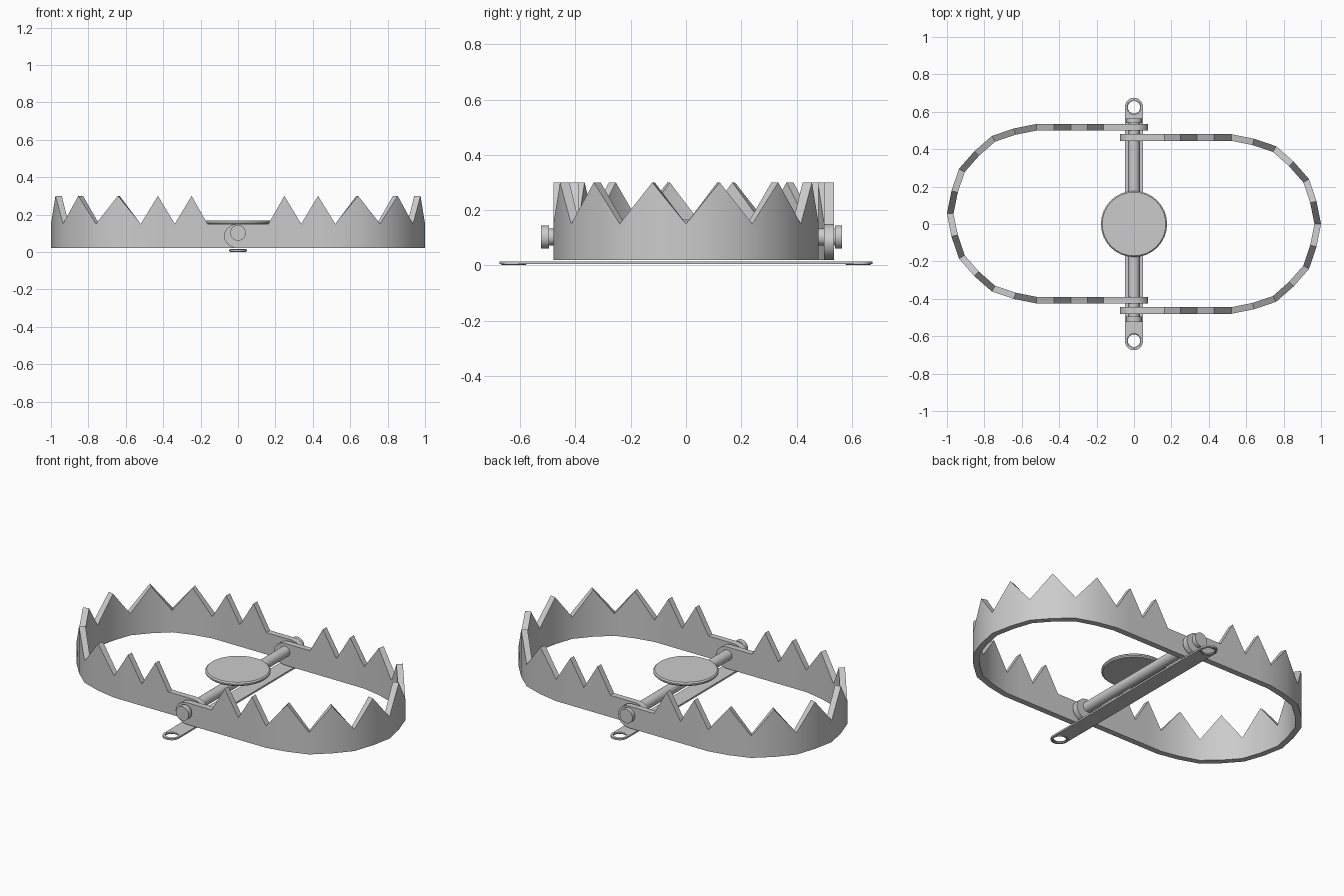
import bpy, bmesh, math

if "Cube" in bpy.data.objects:
    bpy.data.objects.remove(bpy.data.objects["Cube"])

SHIFT = 0.055          # the left jaw sits slightly further back
R, THICK = 0.48, 0.035
BASE, VALLEY, TIP = 0.02, 0.15, 0.30


def finish(obj, name):
    obj.name = name
    bpy.ops.object.select_all(action='DESELECT')
    obj.select_set(True)
    bpy.context.view_layer.objects.active = obj
    bpy.ops.object.shade_smooth_by_angle(angle=math.radians(30))
    return obj


def cylinder_y(name, r, y0, y1, z):
    bpy.ops.mesh.primitive_cylinder_add(vertices=24, radius=r, depth=y1 - y0,
                                        location=(0, (y0 + y1) / 2, z),
                                        rotation=(math.pi / 2, 0, 0))
    return finish(bpy.context.object, name)


def jaw(name, side, y_shift):
    # columns: outer point, inner point, bottom z, top z
    half = []
    for a in (3, 20, 40, 60, 75, 90):             # rounded hinge end
        t = math.radians(a)
        x, h = -0.075 * math.cos(t), 0.065 * math.sin(t)
        half.append(((x, -R), (x, -R + THICK), 0.085 - h, 0.085 + h))
    for x, top in ((0.163, VALLEY), (0.248, TIP), (0.338, VALLEY), (0.428, TIP)):
        half.append(((x, -R), (x, -R + THICK), BASE, top))
    for i in range(7):                            # curved part up to the middle
        t = math.radians(-90 + 15 * i)
        r = R - 0.008 * (i % 2)
        o, n = [(0.52 + q * math.cos(t), q * math.sin(t)) for q in (r, r - THICK)]
        half.append((o, n, BASE, TIP if i % 2 else VALLEY))
    back = [((o[0], -o[1]), (n[0], -n[1]), b, t) for o, n, b, t in reversed(half[:-1])]
    bm = bmesh.new()
    prev = None
    for o, n, b, t in half + back:
        col = [bm.verts.new((side * p[0], p[1] + y_shift, z))
               for p, z in ((o, b), (o, t), (n, t), (n, b))]
        if prev:
            for k in range(4):
                j = (k + 1) % 4
                bm.faces.new((prev[k], prev[j], col[j], col[k]))
        else:
            bm.faces.new(col)
        prev = col
    bm.faces.new(prev)
    bmesh.ops.recalc_face_normals(bm, faces=bm.faces)
    me = bpy.data.meshes.new(name)
    bm.to_mesh(me)
    bm.free()
    obj = bpy.data.objects.new(name, me)
    bpy.context.collection.objects.link(obj)
    return finish(obj, name)


# toothed jaws
jaw("right_jaw", 1, 0)
jaw("left_jaw", -1, SHIFT)

# hinge rod with end heads
cylinder_y("hinge_rod", 0.031, -0.51, 0.55, 0.102)
cylinder_y("front_rod_head", 0.042, -0.525, -0.495, 0.102)
cylinder_y("back_rod_head", 0.042, 0.54, 0.565, 0.102)

# trigger plate
bpy.ops.mesh.primitive_cylinder_add(vertices=32, radius=0.177, depth=0.022,
                                    location=(0, 0, 0.156))
plate = bpy.context.object
bev = plate.modifiers.new("edge", 'BEVEL')
bev.width, bev.segments = 0.007, 1
finish(plate, "trigger_plate")

# base strip: rounded bar outline with a hole at each end
outline = []
for s in (1, -1):
    for i in range(13):
        t = math.pi * i / 12
        outline.append((s * 0.048 * math.cos(t), s * (0.627 + 0.048 * math.sin(t))))
loops = [outline]
for s in (1, -1):
    loops.append([(0.037 * math.cos(i * math.pi / 12),
                   s * 0.622 + 0.037 * math.sin(i * math.pi / 12)) for i in range(24)])
cu = bpy.data.curves.new("base_outline", 'CURVE')
cu.dimensions, cu.fill_mode, cu.extrude = '2D', 'BOTH', 0.005
for pts in loops:
    sp = cu.splines.new('POLY')
    sp.points.add(len(pts) - 1)
    for p, (x, y) in zip(sp.points, pts):
        p.co = (x, y, 0, 1)
    sp.use_cyclic_u = True
strip = bpy.data.objects.new("base_strip", cu)
strip.location.z = 0.009
bpy.context.collection.objects.link(strip)
bpy.ops.object.select_all(action='DESELECT')
strip.select_set(True)
bpy.context.view_layer.objects.active = strip
bpy.ops.object.convert(target='MESH')
finish(bpy.context.object, "base_strip")

# raised eyelets around the holes
for s, label in ((-1, "front"), (1, "back")):
    bpy.ops.mesh.primitive_torus_add(major_radius=0.0405, minor_radius=0.007,
                                     major_segments=24, minor_segments=8,
                                     location=(0, s * 0.624, 0.0075))
    finish(bpy.context.object, label + "_eyelet")
